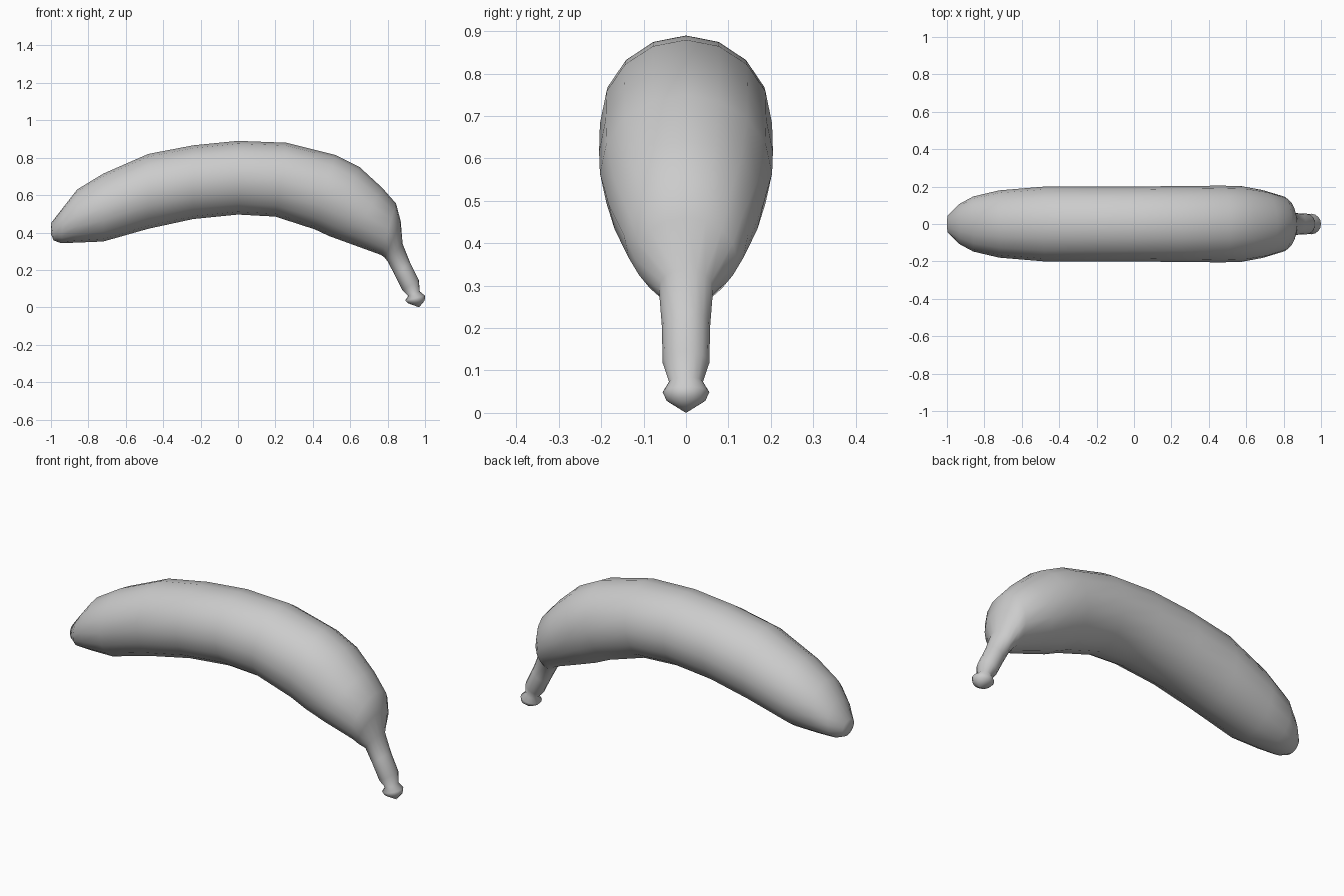
import bpy, bmesh, math
from mathutils import Vector

SIDES = 16
# Rings along the fruit: outer-curve x,z / inner-curve x,z / half width in y
rings = [
    (-1.0, 0.45, -0.985, 0.357, 0.05),     # blossom end
    (-0.93, 0.54, -0.945, 0.343, 0.105),
    (-0.86, 0.63, -0.86, 0.346, 0.147),
    (-0.72, 0.715, -0.72, 0.352, 0.18),
    (-0.48, 0.82, -0.48, 0.42, 0.2),       # body
    (-0.24, 0.866, -0.24, 0.472, 0.2),
    (0.0, 0.89, 0.0, 0.496, 0.2),
    (0.26, 0.88, 0.2, 0.485, 0.203),
    (0.52, 0.815, 0.41, 0.417, 0.205),
    (0.65, 0.75, 0.49, 0.38, 0.203),
    (0.77, 0.64, 0.6, 0.34, 0.182),
    (0.845, 0.555, 0.765, 0.28, 0.146),    # shoulder
    (0.87, 0.46, 0.785, 0.265, 0.12),
    (0.88, 0.34, 0.80, 0.245, 0.064),      # stem
    (0.92, 0.24, 0.84, 0.17, 0.057),
    (0.967, 0.145, 0.88, 0.09, 0.055),
    (0.972, 0.085, 0.91, 0.062, 0.04),
    (1.0, 0.062, 0.894, 0.036, 0.055),     # stem knob
    (0.998, 0.036, 0.908, 0.022, 0.046),
]

bm = bmesh.new()
loops = []
for tx, tz, bx, bz, w in rings:
    top, bot = Vector((tx, 0, tz)), Vector((bx, 0, bz))
    mid, half = (top + bot) / 2, (top - bot) / 2
    loops.append([bm.verts.new(mid + half * math.cos(a) + Vector((0, w * math.sin(a), 0)))
                  for a in (2 * math.pi * i / SIDES for i in range(SIDES))])

# Skin between rings
for a, b in zip(loops, loops[1:]):
    for i in range(SIDES):
        j = (i + 1) % SIDES
        bm.faces.new((a[i], a[j], b[j], b[i]))

# Pointed caps at both ends
for loop, tip in ((loops[0], (-1.0, 0, 0.39)), (loops[-1], (0.968, 0, 0.0))):
    v = bm.verts.new(tip)
    for i in range(SIDES):
        bm.faces.new((loop[i], loop[(i + 1) % SIDES], v))

bmesh.ops.recalc_face_normals(bm, faces=bm.faces)
for f in bm.faces:
    f.smooth = True
mesh = bpy.data.meshes.new("banana")
bm.to_mesh(mesh)
bm.free()
bpy.context.collection.objects.link(bpy.data.objects.new("banana", mesh))
